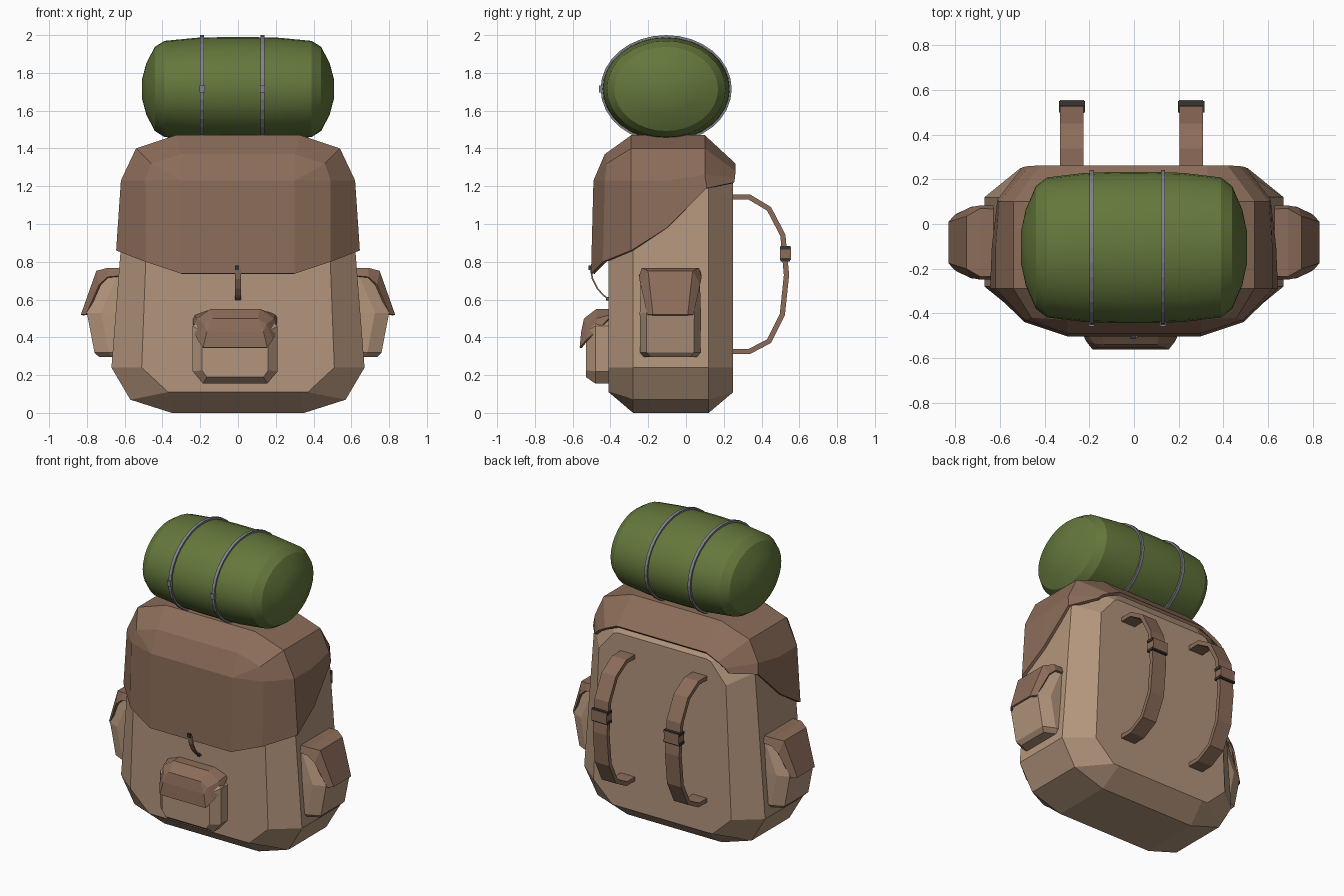
import bpy, bmesh, math

if "Cube" in bpy.data.objects:
    bpy.data.objects.remove(bpy.data.objects["Cube"])


def material(name, rgb):
    m = bpy.data.materials.new(name)
    m.diffuse_color = (*rgb, 1)
    m.use_nodes = True
    m.node_tree.nodes["Principled BSDF"].inputs["Base Color"].default_value = m.diffuse_color
    return m


TAN = material("tan_canvas", (0.45, 0.30, 0.20))
BROWN = material("brown_leather", (0.26, 0.15, 0.10))
GREEN = material("green_cloth", (0.127, 0.185, 0.045))
GREY = material("grey_strap", (0.22, 0.22, 0.26))
DARK = material("dark_metal", (0.035, 0.035, 0.035))


def loft(name, loops, mat, closed=True, caps=True, ring=False, extra=(), thick=0):
    """Skin a list of equal-length point loops, with optional end caps and thickness."""
    bm = bmesh.new()
    rows = [[bm.verts.new(p) for p in loop] for loop in loops]
    n = len(rows[0])
    pairs = list(zip(rows, rows[1:])) + ([(rows[-1], rows[0])] if ring else [])
    for a, b in pairs:
        for i in range(n if closed else n - 1):
            j = (i + 1) % n
            bm.faces.new((a[i], a[j], b[j], b[i]))
    if closed and caps and not ring:
        bm.faces.new(rows[0])
        bm.faces.new(rows[-1])
    for face in extra:
        bm.faces.new([rows[r][c] for r, c in face])
    bmesh.ops.remove_doubles(bm, verts=bm.verts, dist=0.0005)
    bmesh.ops.recalc_face_normals(bm, faces=bm.faces)
    # open shells: make the normals look away from the backpack's inside
    if not closed:
        c = sum((v.co for v in bm.verts), bm.verts[:][0].co * 0) / len(bm.verts)
        if sum((f.calc_center_median() - c).dot(f.normal) * f.calc_area() for f in bm.faces) < 0:
            bmesh.ops.reverse_faces(bm, faces=bm.faces)
    me = bpy.data.meshes.new(name)
    bm.to_mesh(me)
    bm.free()
    me.materials.append(mat)
    ob = bpy.data.objects.new(name, me)
    bpy.context.collection.objects.link(ob)
    if thick:
        mod = ob.modifiers.new("thickness", 'SOLIDIFY')
        mod.thickness, mod.offset = thick, -1
    return ob


def sym(half, cx=0):
    """Mirror a half row of (x, y, z) points about x = cx."""
    return [(cx + x, y, z) for x, y, z in half] + [(cx - x, y, z) for x, y, z in reversed(half)]


def box(name, centre, size, mat):
    x, y, z = centre
    a, b, c = (s / 2 for s in size)
    return loft(name, [[(x - a, y - b, k), (x + a, y - b, k), (x + a, y + b, k), (x - a, y + b, k)]
                       for k in (z - c, z + c)], mat)


def ribbon(name, path, cx, width, thick, mat):
    """Flat band of given width following a (y, z) path."""
    loops = []
    for i, (y, z) in enumerate(path):
        p, q = path[max(i - 1, 0)], path[min(i + 1, len(path) - 1)]
        d = math.hypot(q[0] - p[0], q[1] - p[1])
        ny, nz = -(q[1] - p[1]) / d * thick / 2, (q[0] - p[0]) / d * thick / 2
        w = width / 2
        loops.append([(cx - w, y + ny, z + nz), (cx + w, y + ny, z + nz),
                      (cx + w, y - ny, z - nz), (cx - w, y - ny, z - nz)])
    return loft(name, loops, mat)


# Main bag: xz outlines lofted from front to back
big = [(.35, 0), (.57, .07), (.67, .24), (.595, 1.2), (.51, 1.37), (.31, 1.44)]
front = [(.33, .11), (.37, .11), (.51, .24), (.475, 1.15), (.42, 1.26), (.29, 1.32)]
back = [(.33, .11), (.37, .11), (.51, .24), (.47, 1.13), (.36, 1.26), (.33, 1.27)]
loft("bag_body", [sym([(x, y, z) for x, z in o])
                  for y, o in ((-.41, front), (-.28, big), (.12, big), (.25, back))], TAN)

# Large lid wrapping over top, sides and front
lid = [
    [(.50, .255, 1.22), (.47, .26, 1.25), (.42, .262, 1.28), (.33, .262, 1.32)],
    [(.612, .11, 1.19), (.605, .10, 1.26), (.54, .10, 1.40), (.33, .10, 1.47)],
    [(.637, -.10, .98), (.62, -.10, 1.23), (.54, -.10, 1.40), (.33, -.10, 1.47)],
    [(.645, -.29, .86), (.62, -.29, 1.23), (.54, -.29, 1.40), (.33, -.29, 1.47)],
    [(.49, -.44, .80), (.49, -.43, 1.23), (.46, -.42, 1.32), (.30, -.43, 1.37)],
    [(.30, -.503, .737), (.30, -.49, 1.23), (.30, -.49, 1.23), (.30, -.49, 1.23)],
]
loft("bag_lid", [sym(r) for r in lid], BROWN, closed=False,
     extra=[[(5, 0), (5, 1), (5, 6), (5, 7)]], thick=.02)

# Front pocket and its flap
px = -.015
pocket = [(.17, .155), (.225, .22), (.225, .46), (.14, .53)]
inner = [(.15, .19), (.175, .225), (.175, .43), (.12, .47)]
loft("front_pocket", [sym([(x, y, z) for x, z in o], px)
                      for y, o in ((-.38, pocket), (-.48, pocket), (-.53, inner))], TAN)
flap = [
    [(.222, -.40, .51), (.215, -.40, .52), (.13, -.40, .55)],
    [(.222, -.475, .43), (.205, -.475, .50), (.13, -.475, .55)],
    [(.20, -.525, .39), (.165, -.535, .47), (.12, -.54, .50)],
    [(.17, -.563, .345), (.15, -.555, .43), (.15, -.555, .43)],
]
loft("front_pocket_flap", [sym(r, px) for r in flap], BROWN, closed=False,
     extra=[[(3, 0), (3, 1), (3, 4), (3, 5)]], thick=.012)

# Side pockets with flaps
yc = -.083
for s, side in ((1, "right"), (-1, "left")):
    rings = []
    for z, xo, w in ((.295, .735, .14), (.32, .76, .16), (.53, .80, .162), (.74, .71, .155)):
        half = [(.57, w), (xo - .075, w), (xo, w - .035)]
        rings.append([(s * x, yc + y, z) for x, y in half] +
                     [(s * x, yc - y, z) for x, y in reversed(half)])
    loft(f"{side}_side_pocket", rings, TAN)
    rows = [
        [(.58, .166, .73), (.58, .15, .768)],
        [(.69, .166, .72), (.69, .152, .768)],
        [(.735, .158, .68), (.75, .118, .752)],
        [(.805, .122, .52), (.832, .092, .52)],
    ]
    loft(f"{side}_side_pocket_flap",
         [[(s * x, yc + y, z) for x, y, z in r] + [(s * x, yc - y, z) for x, y, z in reversed(r)]
          for r in rows], BROWN, closed=False, thick=.012)

# Lid fastening strap on the front
ribbon("lid_fastener", [(-.505, .765), (-.495, .71), (-.47, .66), (-.44, .625), (-.408, .60)],
       0, .03, .008, BROWN)
box("fastener_stud_upper", (-.005, -.507, .768), (.022, .016, .022), DARK)
box("fastener_stud_lower", (0, -.415, .605), (.018, .016, .018), DARK)

# Shoulder straps with buckles
arc = [(.24, 1.143), (.335, 1.143), (.44, 1.08), (.513, .94), (.532, .73),
       (.51, .52), (.44, .38), (.335, .325), (.24, .325)]
for cx, side in ((.256, "right"), (-.278, "left")):
    ribbon(f"{side}_shoulder_strap", arc, cx, .105, .028, BROWN)
    box(f"{side}_buckle_pad", (cx, .526, .845), (.108, .058, .07), BROWN)
    for z in (.81, .875):
        box(f"{side}_buckle_bar", (cx, .525, z), (.118, .052, .018), DARK)

# Bedroll: elliptical barrel along x
by, bz, SEG = -.105, 1.715, 32


def ellipse(x, ry, rz):
    return [(x, by + ry * math.cos(2 * math.pi * i / SEG), bz + rz * math.sin(2 * math.pi * i / SEG))
            for i in range(SEG)]


prof = [(.06, 1), (.22, .985), (.39, .925), (.44, .81), (.485, .5), (.507, .2)]
prof = [(-x, r) for x, r in reversed(prof)] + prof
roll = loft("bedroll", [ellipse(x, .339 * r, .275 * r) for x, r in prof], GREEN)
bpy.context.view_layer.objects.active = roll
roll.select_set(True)
bpy.ops.object.shade_smooth_by_angle(angle=math.radians(20))

# Bands around the bedroll with small clasps
for i, x in enumerate((-.19, .13)):
    a, b = x - .01, x + .01
    loft(f"bedroll_band_{i + 1}", [ellipse(a, .332, .268), ellipse(b, .332, .268),
                                   ellipse(b, .347, .285), ellipse(a, .347, .285)], GREY, ring=True)
    box(f"band_clasp_{i + 1}", (x, by - .345, bz), (.028, .02, .035), GREY)
